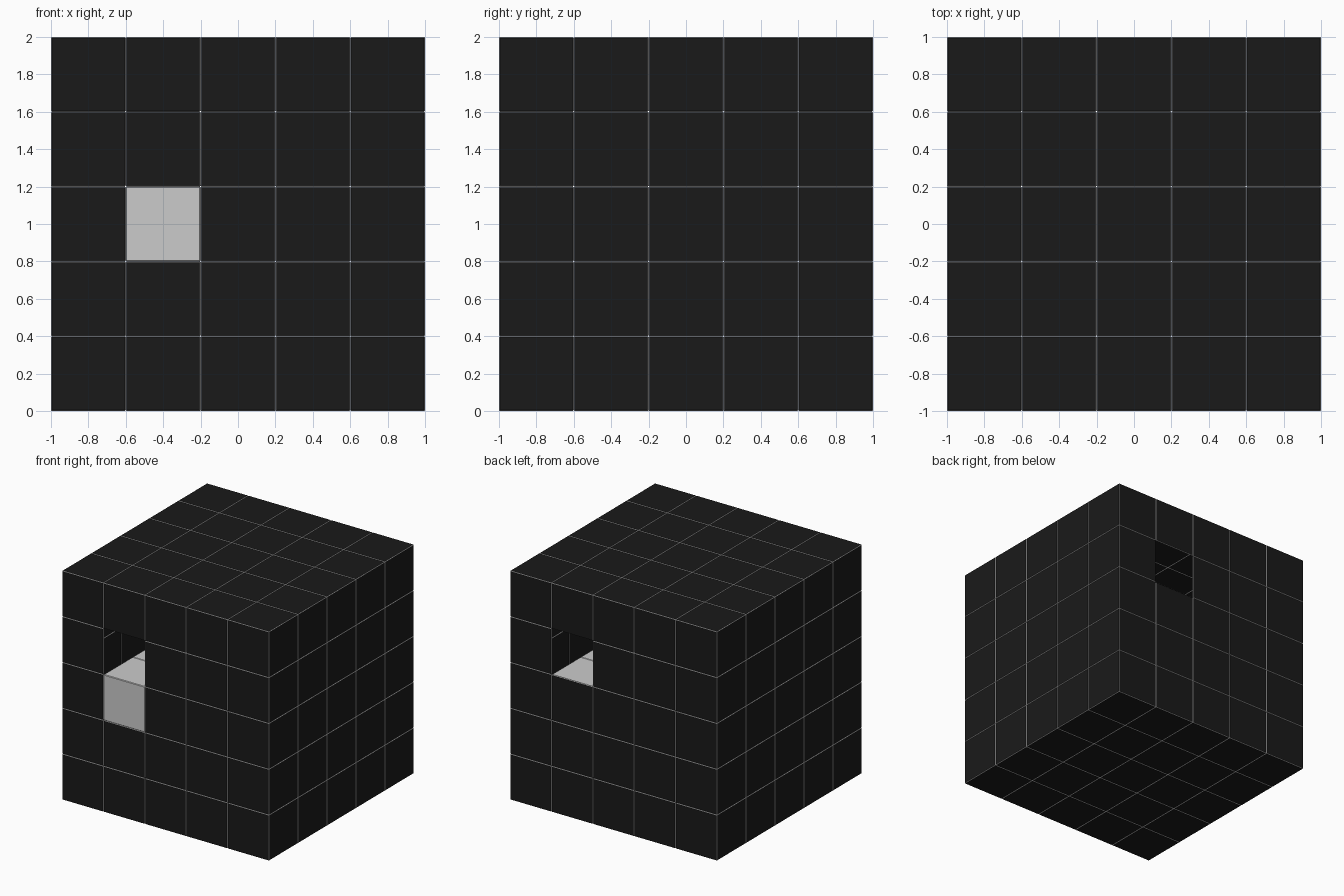
import bpy, bmesh, math
from mathutils import Matrix, Vector

if "Cube" in bpy.data.objects:
    bpy.data.objects.remove(bpy.data.objects["Cube"])

CELL = 0.4        # grid cell size
THICK = 0.012     # wall panel thickness
BEVEL = 0.005     # small chamfer between panels
GRID = [-0.8, -0.4, 0.0, 0.4, 0.8]

black = bpy.data.materials.new("black_panel")
black.diffuse_color = (0.01, 0.01, 0.01, 1)
black.use_nodes = True
black.node_tree.nodes["Principled BSDF"].inputs["Base Color"].default_value = black.diffuse_color
trim = bpy.data.materials.new("grey_trim")
trim.diffuse_color = (0.5, 0.5, 0.5, 1)
trim.use_nodes = True
trim.node_tree.nodes["Principled BSDF"].inputs["Base Color"].default_value = trim.diffuse_color


def chamfered_box(bm, size, centre):
    """Add one box with chamfered edges; chamfers use material slot 1."""
    part = bmesh.new()
    bmesh.ops.create_cube(part, size=1.0)
    bmesh.ops.scale(part, vec=size, verts=part.verts)
    bmesh.ops.bevel(part, geom=part.edges[:], offset=BEVEL, segments=1,
                    affect='EDGES', profile=0.5)
    bmesh.ops.translate(part, vec=centre, verts=part.verts)
    part.normal_update()
    for f in part.faces:
        f.material_index = 0 if max(abs(c) for c in f.normal) > 0.99 else 1
    tmp = bpy.data.meshes.new("tmp")
    part.to_mesh(tmp)
    part.free()
    bm.from_mesh(tmp)
    bpy.data.meshes.remove(tmp)


def make_object(name, bm, mats=()):
    mesh = bpy.data.meshes.new(name)
    for m in mats:
        mesh.materials.append(m)
    if not mats:
        for f in bm.faces:
            f.material_index = 0
    bm.to_mesh(mesh)
    bm.free()
    ob = bpy.data.objects.new(name, mesh)
    bpy.context.collection.objects.link(ob)
    return ob


def wall(name, rotation, skip=()):
    """5 x 5 panels on the -y side, turned into place about the cube centre."""
    bm = bmesh.new()
    for x in GRID:
        for z in GRID:
            if (x, z) not in skip:
                chamfered_box(bm, (CELL, THICK, CELL), (x, -1 + THICK / 2, z))
    bm.transform(Matrix.Translation((0, 0, 1)) @ rotation)
    make_object(name, bm, (black, trim))


def rot(deg, axis):
    return Matrix.Rotation(math.radians(deg), 4, axis)


# Outer shell: doorway in the front and back, the front one with an open sill
wall("front_wall", rot(0, 'Z'), skip={(-0.4, 0.4), (-0.4, 0.0)})
wall("right_wall", rot(90, 'Z'))
wall("back_wall", rot(180, 'Z'), skip={(-0.4, 0.4)})
wall("left_wall", rot(-90, 'Z'))
wall("top_wall", rot(-90, 'X'))
wall("bottom_wall", rot(90, 'X'))

# Grey walkway blocks joining the two doorways
path = [(-0.4, -0.8), (-0.4, -0.4), (-0.4, 0.0), (0.0, 0.0),
        (0.4, 0.0), (0.4, 0.4), (0.4, 0.8)]
bm = bmesh.new()
for x, y in path:
    inset = 0.003 if y == 0.8 else 0.0   # last block sits behind the back panel
    chamfered_box(bm, (CELL, CELL - inset, CELL), (x, y - inset / 2, 1.0))
make_object("walkway", bm)
